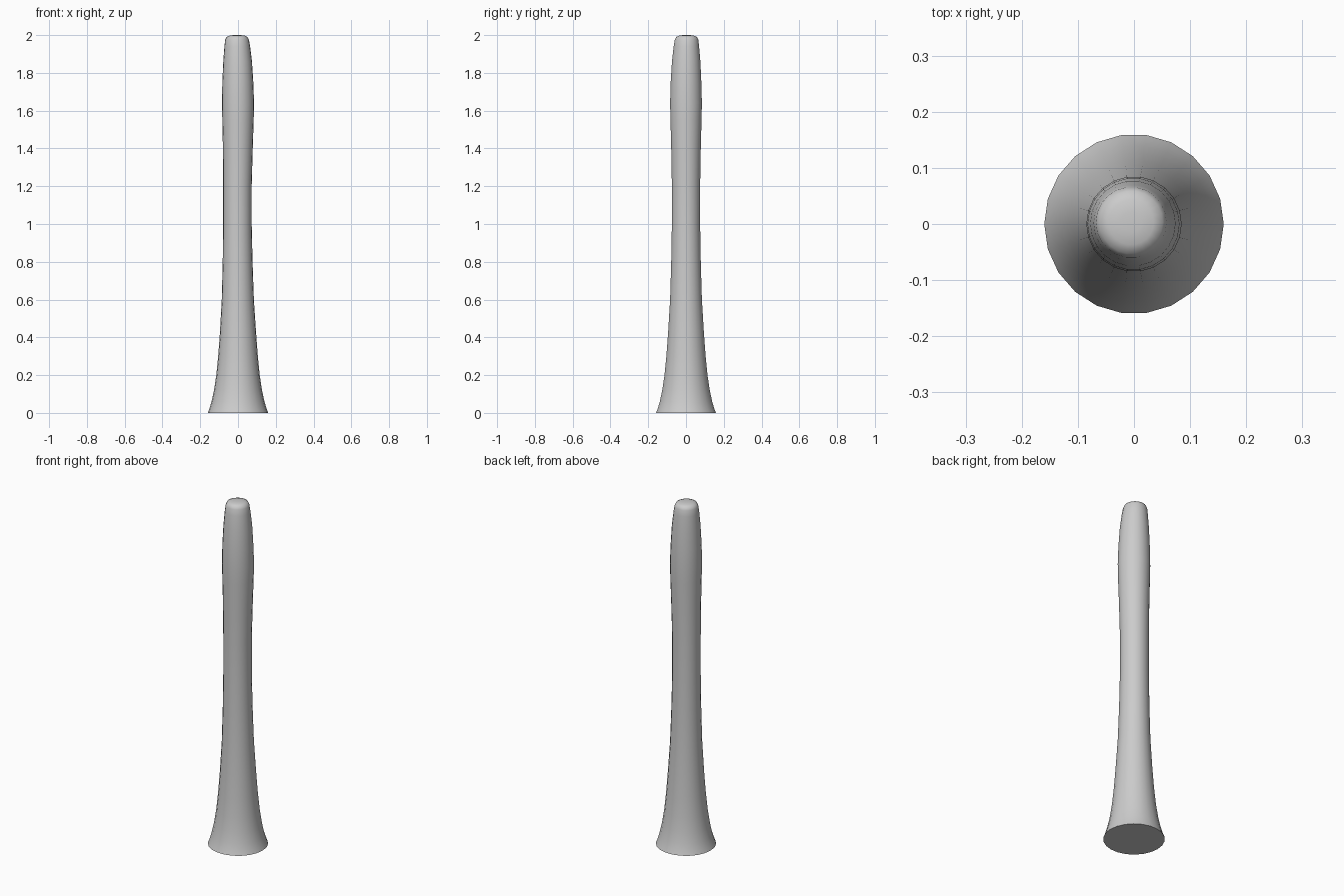
import bpy, bmesh
from math import cos, sin, pi

SIDES = 22
# Rings: height, radius, centre x, centre y
RINGS = [
    (0.00, 0.160, 0, 0), (0.02, 0.152, 0, 0), (0.06, 0.140, 0, 0),
    (0.12, 0.127, 0, 0), (0.20, 0.115, 0, 0), (0.30, 0.105, 0, 0),
    (0.42, 0.096, 0, 0), (0.60, 0.085, -0.001, 0), (0.80, 0.079, -0.002, 0),
    (1.00, 0.0755, -0.003, 0), (1.20, 0.0755, -0.003, 0),
    (1.40, 0.079, -0.001, 0), (1.55, 0.083, 0, 0), (1.64, 0.085, 0, 0),
    (1.75, 0.082, -0.001, 0), (1.86, 0.076, -0.002, 0.001),
    (1.94, 0.068, -0.004, 0.002), (1.975, 0.063, -0.005, 0.003),
    (1.99, 0.056, -0.005, 0.003), (1.997, 0.040, -0.005, 0.003),
    (2.00, 0.018, -0.005, 0.003),
]

# Flared, slightly leaning post lofted through the rings
bm = bmesh.new()
loops = [[bm.verts.new((cx + r * cos(2 * pi * i / SIDES),
                        cy + r * sin(2 * pi * i / SIDES), z))
          for i in range(SIDES)] for z, r, cx, cy in RINGS]
for a, b in zip(loops, loops[1:]):
    for i in range(SIDES):
        j = (i + 1) % SIDES
        bm.faces.new((a[i], a[j], b[j], b[i]))

# Flat base and closed top
bm.faces.new(loops[0][::-1])
bm.faces.new(loops[-1])

mesh = bpy.data.meshes.new("flared_post")
bm.to_mesh(mesh)
bm.free()
post = bpy.data.objects.new("flared_post", mesh)
bpy.context.collection.objects.link(post)
bpy.context.view_layer.objects.active = post
post.select_set(True)
bpy.ops.object.shade_smooth_by_angle(angle=pi / 4)
